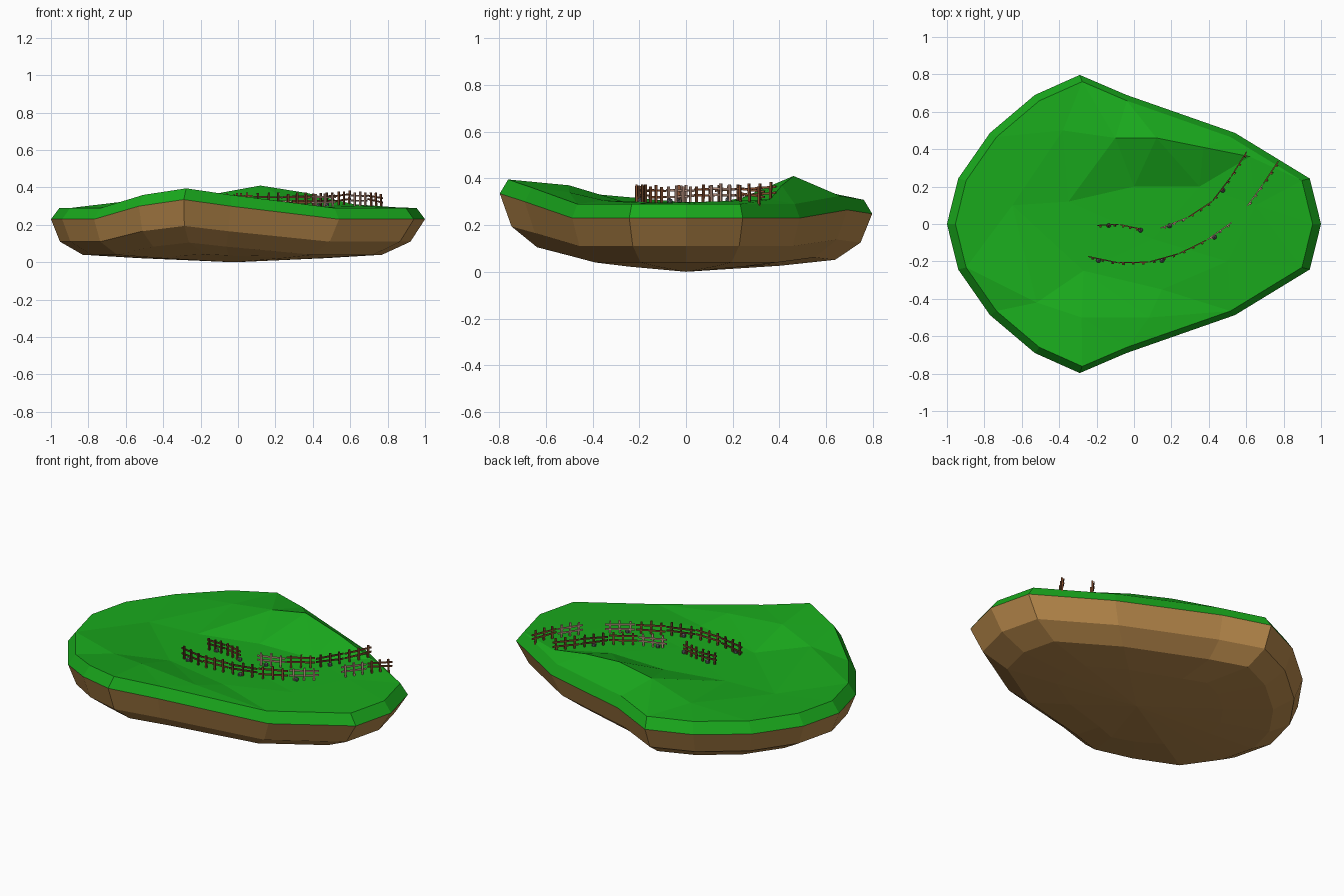
import bpy, bmesh, math, random
from mathutils import Vector, Matrix
from mathutils.bvhtree import BVHTree
from mathutils.geometry import delaunay_2d_cdt

if "Cube" in bpy.data.objects:
    bpy.data.objects.remove(bpy.data.objects["Cube"])

random.seed(4)


def material(name, rgb):
    m = bpy.data.materials.new(name)
    m.diffuse_color = (*rgb, 1)
    m.use_nodes = True
    m.node_tree.nodes["Principled BSDF"].inputs["Base Color"].default_value = m.diffuse_color
    return m


GRASS = material("grass", (0.01, 0.40, 0.012))
SOIL = material("soil", (0.48, 0.25, 0.07))
WOODS = [material("red_wood", (0.25, 0.08, 0.03)), material("pale_wood", (0.55, 0.33, 0.25)),
         material("dark_wood", (0.13, 0.05, 0.02))]
STONE = material("stone", (0.12, 0.12, 0.13))


def add_object(name, bm, mat):
    bmesh.ops.recalc_face_normals(bm, faces=bm.faces)
    me = bpy.data.meshes.new(name)
    bm.to_mesh(me)
    bm.free()
    me.materials.append(mat)
    ob = bpy.data.objects.new(name, me)
    bpy.context.collection.objects.link(ob)
    return ob


# Island outline: half profile mirrored in y, with rim lift at back and front
HALF = [(-1, 0), (-.94, .243), (-.77, .487), (-.53, .69), (-.29, .797), (-.04, .69),
        (.54, .487), (.94, .243), (1, 0)]
BACK = [0, 0, 0, .01, .018, .035, 0, 0, 0]
FRONT = [0, 0, 0, .07, .105, .07, 0]
outline = [(x, y, e) for (x, y), e in zip(HALF, BACK)]
outline += [(x, -y, e) for (x, y), e in zip(HALF[7:0:-1], [0, 0] + FRONT[5:2:-1] + [0, 0])]


def ring(scale, z, lift, dx=0):
    return [Vector((x * scale + dx, y * scale, z + e * lift)) for x, y, e in outline]


def bridge(bm, a, b):
    n = len(a)
    for i in range(n):
        bm.faces.new((a[i], a[(i + 1) % n], b[(i + 1) % n], b[i]))


# Soil underside
bm = bmesh.new()
rings = [[bm.verts.new(p) for p in ring(*r)] for r in
         [(1, .23, 1), (.937, .11, .8, -.015), (.80, .04, .62, -.03), (.5, .022, .2, -.03)]]
for a, b in zip(rings, rings[1:]):
    bridge(bm, a, b)
tip = bm.verts.new((-.02, 0, 0))
last = rings[-1]
for i in range(len(last)):
    bm.faces.new((last[i], last[(i + 1) % len(last)], tip))
add_object("soil_base", bm, SOIL)

# Grass cap: bevelled rim plus triangulated hills and valley
HILLS = [(.12, .46, .41), (.37, .41, .37), (-.1, .46, .37), (-.38, .5, .315), (-.35, .12, .29),
         (0, .2, .295), (.35, .2, .30), (-.27, -.25, .295), (.15, -.35, .305), (-.28, -.5, .37),
         (.08, -.5, .34), (-.52, -.42, .335), (.5, -.2, .295), (.65, .1, .30), (-.65, .1, .288),
         (.1, -.08, .295), (.62, .36, .31)]
bm = bmesh.new()
low = [bm.verts.new(p) for p in ring(1, .23, 1)]
edge_pts = ring(.955, .29, 1)
n = len(edge_pts)
pts = edge_pts + [Vector(p) for p in HILLS]
top = [bm.verts.new(p) for p in pts]
bridge(bm, low, top[:n])
result = delaunay_2d_cdt([p.xy for p in pts], [(i, (i + 1) % n) for i in range(n)], [], 1, 1e-5)
for f in result[2]:
    bm.faces.new([top[result[3][i][0]] for i in f])
bmesh.ops.recalc_face_normals(bm, faces=bm.faces)
ground = BVHTree.FromBMesh(bm)
add_object("grass_top", bm, GRASS)


def ground_z(x, y):
    hit = ground.ray_cast(Vector((x, y, 2)), Vector((0, 0, -1)))[0]
    return hit.z if hit else .29


def beam(bm, a, b, wide, thick, side):
    # Box from a to b; side is the direction of its thickness
    d = b - a
    up = d.cross(side).normalized()
    centre = (a + b) / 2
    m = Matrix((d, side * thick, up * wide)).transposed().to_4x4()
    m.translation = centre
    bmesh.ops.create_cube(bm, size=1, matrix=m)


def panel(a, b, mat):
    # Three posts and two slightly crooked rails
    bm = bmesh.new()
    a, b = Vector((*a, 0)), Vector((*b, 0))
    along = (b - a).normalized()
    side = Vector((-along.y, along.x, 0))
    feet = []
    for t in (.16, .5, .84):
        p = a.lerp(b, t)
        p.z = ground_z(p.x, p.y)
        feet.append(p)
        lean = along * random.uniform(-.004, .004)
        height = .072 + random.uniform(-.005, .005)
        beam(bm, p - Vector((0, 0, .01)), p + lean + Vector((0, 0, height)), .010, .009, side)
    for h in (.027, .052):
        p, q = a.copy(), b.copy()
        slope = (feet[2].z - feet[0].z) / .68 * .5
        p.z = feet[1].z - slope + h + random.uniform(-.004, .004)
        q.z = feet[1].z + slope + h + random.uniform(-.004, .004)
        beam(bm, p + side * .007, q + side * .007, .009, .006, side)
    add_object("fence_panel", bm, mat)


def fence(path, count, pale):
    # Spread panels evenly along a polyline
    pts = [Vector(p) for p in path]
    lens = [(q - p).length for p, q in zip(pts, pts[1:])]

    def at(s):
        for p, q, l in zip(pts, pts[1:], lens):
            if s <= l + 1e-6:
                return p.lerp(q, s / l)
            s -= l
        return pts[-1]
    step = sum(lens) / count
    for i in range(count):
        panel(at(i * step + .004), at((i + 1) * step - .004),
              WOODS[1] if i in pale else WOODS[0 if i % 2 else 2])


# Two fence rows lining the path, each with a gap
fence([(-.2, -.015), (-.1, -.005), (.04, -.035)], 2, ())
fence([(.14, -.03), (.25, .005), (.41, .1), (.5, .21), (.61, .385)], 4, (0,))
fence([(-.25, -.18), (-.1, -.213), (.03, -.22), (.15, -.197), (.3, -.145), (.43, -.07),
       (.53, .005)], 5, (4,))
fence([(.61, .09), (.69, .2), (.78, .335)], 2, (0,))

# Small stones at the post feet
for x, y in [(-.135, -.008), (.035, -.033), (.19, -.01), (.475, .18), (-.19, -.195),
             (.15, -.195), (.43, -.07)]:
    bm = bmesh.new()
    bmesh.ops.create_icosphere(bm, subdivisions=1, radius=.014,
                               matrix=Matrix.Translation((x, y, ground_z(x, y) + .006)))
    add_object("stone", bm, STONE)
